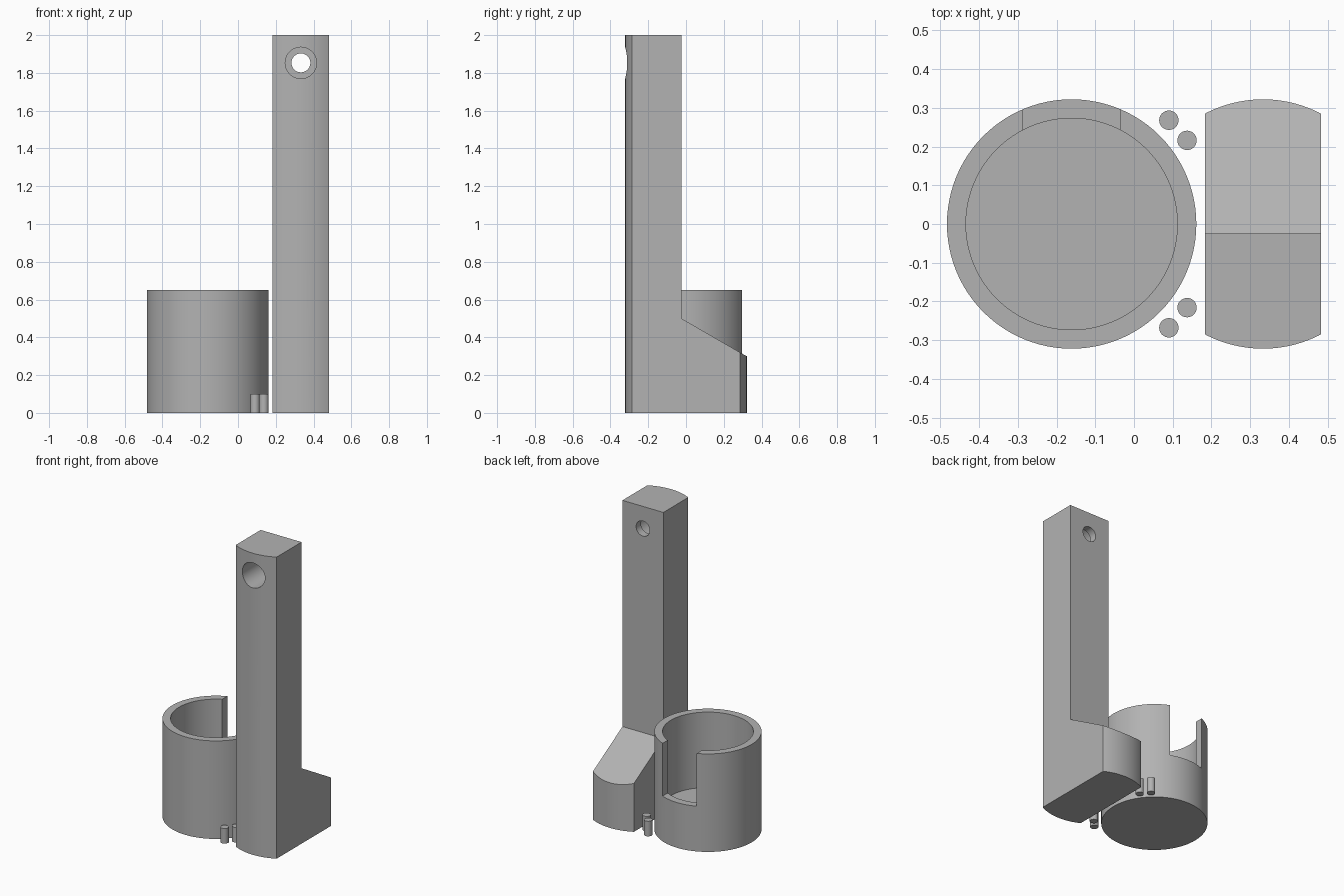
import bpy, math

if "Cube" in bpy.data.objects:
    bpy.data.objects.remove(bpy.data.objects["Cube"])

grey = bpy.data.materials.new("plain grey")
grey.diffuse_color = (0.45, 0.45, 0.45, 1)
grey.use_nodes = True
grey.node_tree.nodes["Principled BSDF"].inputs["Base Color"].default_value = grey.diffuse_color


def cylinder(name, r, lo, hi, x, y, axis="z", n=96):
    """Cylinder spanning lo..hi along z (centre x, y) or along y (centre x, z)."""
    mid = (lo + hi) / 2
    loc, rot = ((x, y, mid), (0, 0, 0)) if axis == "z" else ((x, mid, y), (math.pi / 2, 0, 0))
    bpy.ops.mesh.primitive_cylinder_add(vertices=n, radius=r, depth=hi - lo, location=loc, rotation=rot)
    ob = bpy.context.object
    ob.name = name
    ob.data.materials.append(grey)
    return ob


def prism(name, outline, x0, x1):
    """Extrude a (y, z) outline from x0 to x1."""
    n = len(outline)
    verts = [(x, y, z) for x in (x0, x1) for y, z in outline]
    faces = [tuple(range(n))[::-1], tuple(range(n, 2 * n))]
    faces += [(i, (i + 1) % n, (i + 1) % n + n, i + n) for i in range(n)]
    me = bpy.data.meshes.new(name)
    me.from_pydata(verts, [], faces)
    me.materials.append(grey)
    ob = bpy.data.objects.new(name, me)
    bpy.context.collection.objects.link(ob)
    return ob


def combine(ob, tool, operation):
    """Apply a boolean and discard the tool."""
    bpy.context.view_layer.objects.active = ob
    mod = ob.modifiers.new("cut", "BOOLEAN")
    mod.operation, mod.object, mod.solver = operation, tool, "EXACT"
    bpy.ops.object.modifier_apply(modifier=mod.name)
    bpy.data.objects.remove(tool)


def smooth(ob):
    bpy.ops.object.select_all(action="DESELECT")
    ob.select_set(True)
    bpy.context.view_layer.objects.active = ob
    bpy.ops.object.shade_smooth_by_angle(angle=math.radians(25))


# Round cup with a raised floor and a notch in the back wall
cup = cylinder("cup", 0.322, 0, 0.65, -0.161, 0)
combine(cup, cylinder("cup_bore", 0.273, 0.15, 0.8, -0.161, 0), "DIFFERENCE")
notch = prism("notch", [(0.1, 0.3), (0.5, 0.3), (0.5, 0.8), (0.1, 0.8)], -0.286, -0.036)
combine(cup, notch, "DIFFERENCE")
smooth(cup)

# Upright with sloped foot, rounded front and back by a cylinder
side = [(-0.4, 0), (0.4, 0), (0.4, 0.254), (-0.024, 0.5), (-0.024, 2), (-0.4, 2)]
upright = prism("upright", side, 0.183, 0.483)
combine(upright, cylinder("rounding", 0.322, -0.5, 2.5, 0.333, 0), "INTERSECT")

# Counterbored hanging hole
combine(upright, cylinder("hole", 0.05, -0.5, 0.2, 0.333, 1.853, "y", 48), "DIFFERENCE")
combine(upright, cylinder("counterbore", 0.083, -0.5, -0.074, 0.333, 1.853, "y", 48), "DIFFERENCE")
smooth(upright)

# Two pairs of small pins
for s, label in ((-1, "front"), (1, "back")):
    for i, (x, y) in enumerate(((0.09, 0.268), (0.137, 0.216))):
        smooth(cylinder(f"{label}_pin_{i + 1}", 0.025, 0, 0.1, x, s * y, n=32))
